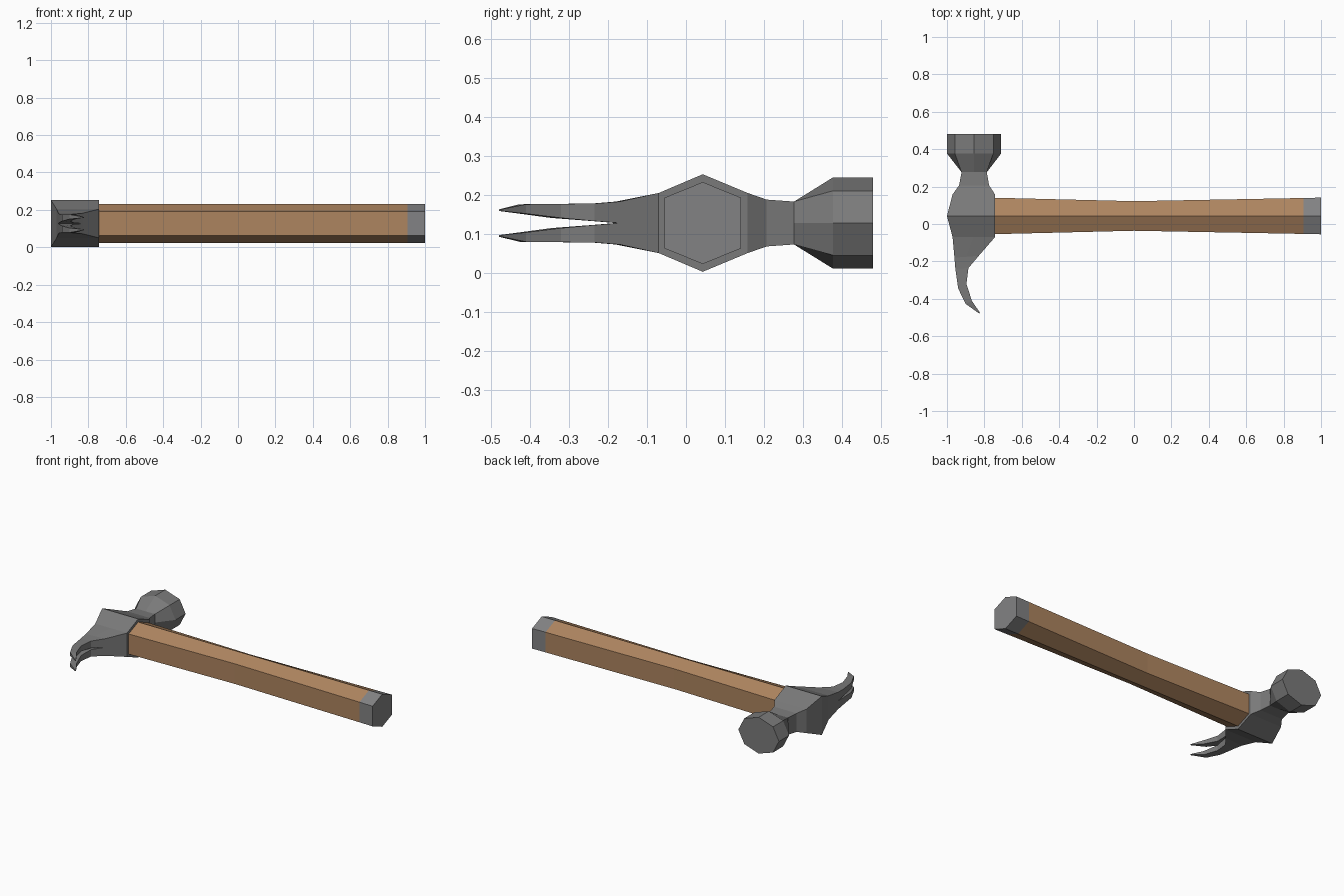
import bpy, bmesh, math

if "Cube" in bpy.data.objects:
    bpy.data.objects.remove(bpy.data.objects["Cube"])

CY, CZ = 0.043, 0.127   # handle axis (y) and middle height (z)


def material(name, rgb):
    m = bpy.data.materials.new(name)
    m.diffuse_color = (*rgb, 1)
    m.use_nodes = True
    m.node_tree.nodes["Principled BSDF"].inputs["Base Color"].default_value = m.diffuse_color
    return m


wood = material("warm wood", (0.42, 0.232, 0.115))
steel = material("dark steel", (0.195, 0.195, 0.195))
cap_grey = material("cap grey", (0.225, 0.225, 0.23))


def loft(name, rings, mat, cap_start=True, cap_end=True):
    """Skin a list of equal-sized rings of points into one closed part."""
    bm = bmesh.new()
    vr = [[bm.verts.new(p) for p in ring] for ring in rings]
    n = len(vr[0])
    for a, b in zip(vr, vr[1:]):
        for i in range(n):
            j = (i + 1) % n
            bm.faces.new((a[i], a[j], b[j], b[i]))
    if cap_start:
        bm.faces.new(vr[0])
    if cap_end:
        bm.faces.new(vr[-1])
    bmesh.ops.recalc_face_normals(bm, faces=bm.faces)
    me = bpy.data.meshes.new(name)
    bm.to_mesh(me)
    bm.free()
    me.materials.append(mat)
    ob = bpy.data.objects.new(name, me)
    bpy.context.collection.objects.link(ob)
    return ob


# Handle: hexagonal bar with a slight waist
def hexagon(x, w):
    return [(x, CY + w * sy, CZ + dz) for sy, dz in
            ((0, 0.105), (1, 0.065), (1, -0.065), (0, -0.105), (-1, -0.065), (-1, 0.065))]


loft("handle", [hexagon(-0.77, 0.098), hexagon(0, 0.079), hexagon(0.905, 0.096)], wood)
loft("handle_end_cap", [hexagon(0.905, 0.096), hexagon(1.0, 0.098)], cap_grey)


# Head body and neck: rectangular sections along y, with side midpoints
def rect8(x0, x1, y0, y1, h):
    xm, ym = (x0 + x1) / 2, (y0 + y1) / 2
    return [(x1, y1, CZ), (x1, y1, CZ + h), (xm, ym, CZ + h), (x0, y0, CZ + h),
            (x0, y0, CZ), (x0, y0, CZ - h), (xm, ym, CZ - h), (x1, y1, CZ - h)]


def octagon(y):
    return [(-0.855 + 0.145 * math.cos(a), y, CZ + 0.117 * math.sin(a))
            for a in (k * math.pi / 4 for k in range(8))]


loft("hammer_head", [
    rect8(-0.96, -0.83, -0.18, -0.17, 0.055),
    rect8(-0.97, -0.743, -0.07, -0.07, 0.077),
    rect8(-1.0, -0.743, CY, CY, 0.125),
    rect8(-0.97, -0.743, 0.158, 0.158, 0.077),
    rect8(-0.935, -0.775, 0.207, 0.207, 0.06),
    rect8(-0.922, -0.787, 0.277, 0.277, 0.055),
    octagon(0.377), octagon(0.48)], steel)

# Claw: two curved tines mirrored about the middle height
# back x, back y, front x, front y, inner offset, outer offset
tine = [(-0.96, -0.18, -0.83, -0.17, 0.0, 0.055),
        (-0.955, -0.24, -0.885, -0.235, 0.005, 0.05),
        (-0.94, -0.345, -0.896, -0.32, 0.013, 0.049),
        (-0.9, -0.427, -0.867, -0.41, 0.024, 0.048),
        (-0.826, -0.48, -0.824, -0.474, 0.031, 0.035)]
for side, s in (("upper", 1), ("lower", -1)):
    loft("claw_tine_" + side,
         [[(bx, by, CZ + s * i), (bx, by, CZ + s * o),
           (fx, fy, CZ + s * o), (fx, fy, CZ + s * i)]
          for bx, by, fx, fy, i, o in tine], steel)
